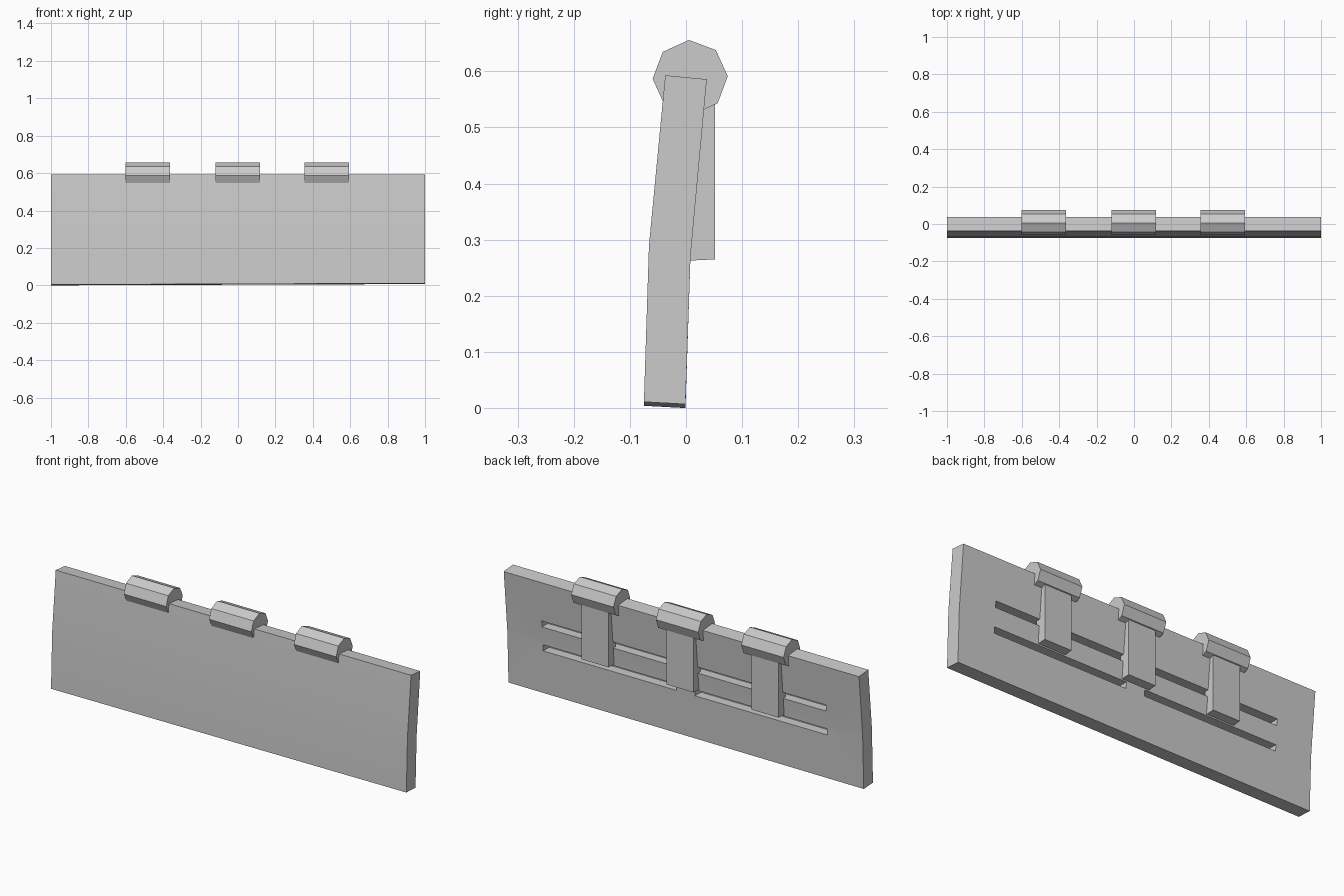
import bpy, bmesh, math

if "Cube" in bpy.data.objects:
    bpy.data.objects.remove(bpy.data.objects["Cube"])

gray = bpy.data.materials.new("plain gray")
gray.diffuse_color = (0.6, 0.6, 0.6, 1)
gray.use_nodes = True
gray.node_tree.nodes["Principled BSDF"].inputs["Base Color"].default_value = gray.diffuse_color


def extrude_profile(name, profile, x0, x1):
    """Prism along x from a closed (y, z) profile."""
    bm = bmesh.new()
    ends = [[bm.verts.new((x, y, z)) for y, z in profile] for x in (x0, x1)]
    n = len(profile)
    for i in range(n):
        j = (i + 1) % n
        bm.faces.new((ends[0][i], ends[0][j], ends[1][j], ends[1][i]))
    bm.faces.new(ends[0])
    bm.faces.new(ends[1])
    bmesh.ops.recalc_face_normals(bm, faces=bm.faces)
    mesh = bpy.data.meshes.new(name)
    bm.to_mesh(mesh)
    bm.free()
    obj = bpy.data.objects.new(name, mesh)
    bpy.context.collection.objects.link(obj)
    mesh.materials.append(gray)
    return obj


# Slightly bent board
board = extrude_profile("board", [
    (-0.037, 0.593), (-0.066, 0.29), (-0.075, 0.004),
    (-0.001, 0.0), (0.008, 0.27), (0.037, 0.586)], -1, 1)
for v in board.data.vertices:
    if v.co.x > 0 and v.co.z < 0.1:
        v.co.z += 0.007  # bottom edge rises a little to one side

# Long grooves cut into the back, two rows split at the middle
for row, (z, y) in enumerate(((0.24, -0.042), (0.365, -0.032))):
    for x0, x1 in ((-0.8, -0.055), (0.05, 0.8)):
        cutter = extrude_profile("groove_cutter", [
            (y, z - 0.016), (0.1, z - 0.016), (0.1, z + 0.016), (y, z + 0.016)], x0, x1)
        cutter.hide_render = True
        cutter.hide_set(True)
        cut = board.modifiers.new("groove", 'BOOLEAN')
        cut.operation = 'DIFFERENCE'
        cut.solver = 'EXACT'
        cut.object = cutter

# Bake the grooves and drop the cutters
bpy.context.view_layer.update()
graph = bpy.context.evaluated_depsgraph_get()
baked = bpy.data.meshes.new_from_object(board.evaluated_get(graph))
board.modifiers.clear()
board.data = baked
for obj in [o for o in bpy.data.objects if o.name.startswith("groove_cutter")]:
    bpy.data.objects.remove(obj)

# Three eight-sided knuckles on the top edge, each with a strap down the back
knuckle = [(0.0075 + 0.067 * math.cos(math.radians(a + 2)),
            0.589 + 0.067 * math.sin(math.radians(a + 2))) for a in range(0, 360, 45)]
strap = [(-0.01, 0.262), (0.052, 0.265), (0.052, 0.57), (0.01, 0.57)]
for x in (-0.482, -0.002, 0.475):
    extrude_profile("hinge_knuckle", knuckle, x - 0.119, x + 0.119)
    extrude_profile("hinge_strap", strap, x - 0.076, x + 0.076)

# Smooth the gentle bend, keep the edges sharp
bpy.ops.object.select_all(action='DESELECT')
board.select_set(True)
bpy.context.view_layer.objects.active = board
bpy.ops.object.shade_smooth_by_angle(angle=math.radians(30))
